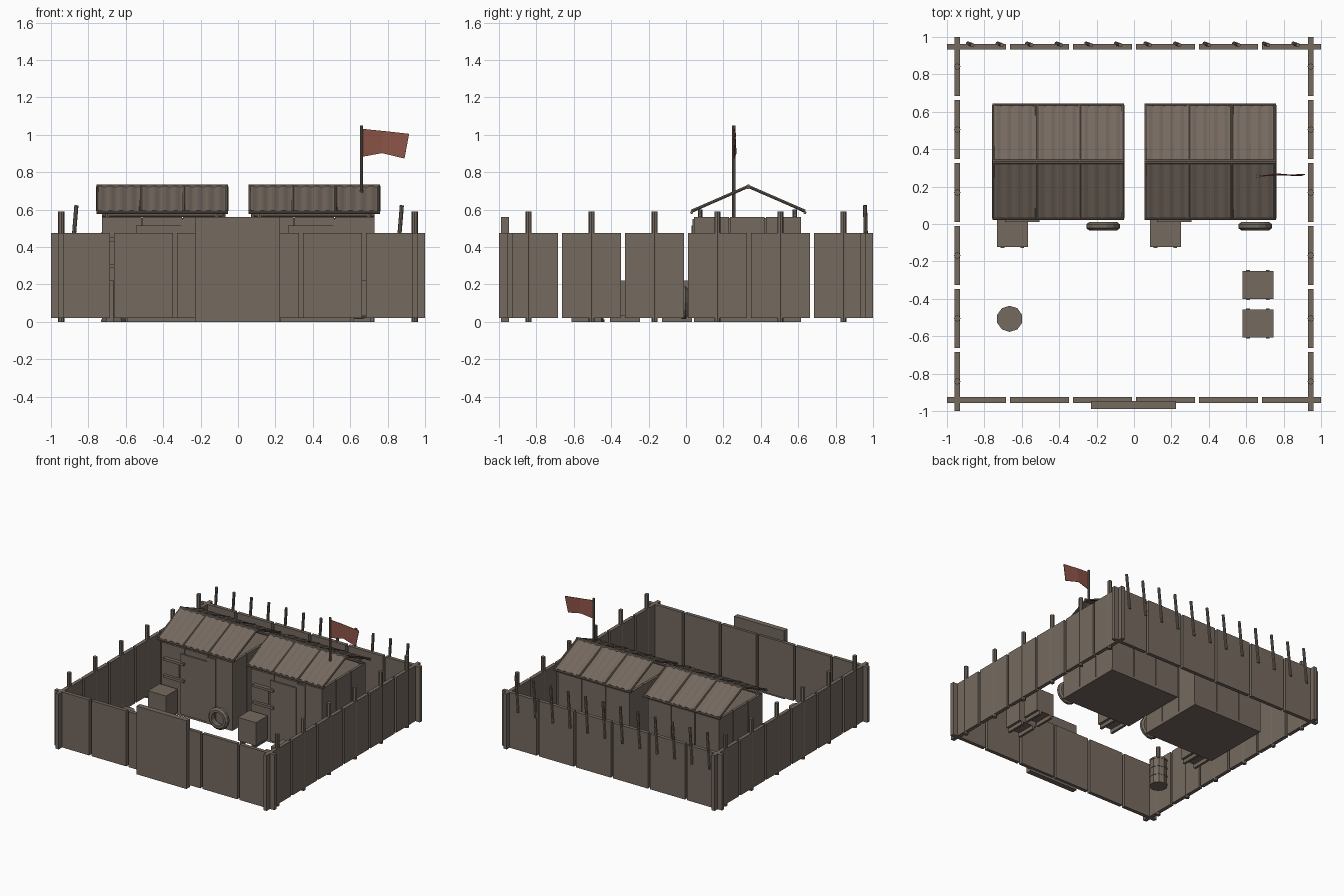
import bpy, bmesh, math
from mathutils import Vector

if "Cube" in bpy.data.objects:
    bpy.data.objects.remove(bpy.data.objects["Cube"])


def mat(name, c):
    m = bpy.data.materials.new(name)
    m.diffuse_color = (*c, 1)
    m.use_nodes = True
    m.node_tree.nodes["Principled BSDF"].inputs["Base Color"].default_value = m.diffuse_color
    return m


BROWN = mat("weathered brown", (0.178, 0.142, 0.115))
RED = mat("faded red", (0.27, 0.09, 0.065))


def finish(name, bm, m=BROWN):
    me = bpy.data.meshes.new(name)
    bmesh.ops.recalc_face_normals(bm, faces=bm.faces)
    bm.to_mesh(me)
    bm.free()
    ob = bpy.data.objects.new(name, me)
    me.materials.append(m)
    bpy.context.collection.objects.link(ob)
    return ob


def box(name, x0, x1, y0, y1, z0, z1):
    bm = bmesh.new()
    bmesh.ops.create_cube(bm, size=1)
    for v in bm.verts:
        v.co = Vector(((x0 + x1) / 2 + v.co.x * (x1 - x0),
                       (y0 + y1) / 2 + v.co.y * (y1 - y0),
                       (z0 + z1) / 2 + v.co.z * (z1 - z0)))
    return finish(name, bm)


def rod(name, a, b, r, n=8):
    a, b = Vector(a), Vector(b)
    bm = bmesh.new()
    bmesh.ops.create_cone(bm, cap_ends=True, segments=n, radius1=r, radius2=r, depth=(b - a).length)
    q = Vector((0, 0, 1)).rotation_difference(b - a)
    for v in bm.verts:
        v.co = q @ v.co + (a + b) / 2
    return finish(name, bm)


# perimeter fence: six panels a side, posts through the side walls
for k in range(6):
    s = -1 + k * 0.3367
    e = s + 0.3165
    box("front_fence_panel", s, e, -0.956, -0.926, 0.02, 0.475)
    box("back_fence_panel", s, e, 0.932, 0.962, 0.02, 0.475)
    for sx in (-1, 1):
        xc = sx * 0.945
        box("side_fence_panel", xc - 0.015, xc + 0.015, s, e, 0.02, 0.475)
        rod("fence_post", (xc, (s + e) / 2, 0), (xc, (s + e) / 2, 0.59), 0.017)

# leaning stakes along the back fence
for k in range(12):
    x = -0.87 + k * 1.74 / 11
    rod("back_stake", (x - 0.018, 0.965, 0.33), (x + 0.006, 0.957, 0.623), 0.011)

# gate plate
box("gate", -0.23, 0.225, -0.99, -0.946, 0.0, 0.56)

YR, YE, ZR, ZE = 0.333, 0.03, 0.722, 0.59   # ridge and eave lines


def roof_sheet(x0, x1, side):
    """corrugated sheet from ridge to eave"""
    bm = bmesh.new()
    n = 24
    cols = []
    for i in range(n + 1):
        t = i / n
        w = 0.0035 * math.sin(t * math.tau * 4)
        x = x0 + (x1 - x0) * t
        cols.append([bm.verts.new((x, YR + side * 0.008, ZR + w)),
                     bm.verts.new((x, YR + side * (YR - YE - 0.004), ZE + w))])
    for a, b in zip(cols, cols[1:]):
        bm.faces.new((a[0], b[0], b[1], a[1]))
    ob = finish("roof_sheet", bm)
    mod = ob.modifiers.new("thickness", "SOLIDIFY")
    mod.thickness = 0.006
    mod.offset = 0


def house(cx):
    x0, x1, y0, y1 = cx - 0.323, cx + 0.323, 0.042, 0.615
    box("house_floor", x0, x1, y0, y1, 0, 0.02)
    box("house_ceiling", x0 + 0.01, x1 - 0.01, y0 + 0.01, y1 - 0.01, 0.54, 0.555)
    # wall panels with thin seams and an inner lining
    for y, o in ((y0, 1), (y1, -1)):
        w = (x1 - x0) / 3
        for k in range(3):
            box("house_long_wall", x0 + k * w + 0.003, x0 + (k + 1) * w - 0.003,
                min(y, y + o * 0.02), max(y, y + o * 0.02), 0.01, 0.56)
    for x, o in ((x0, 1), (x1, -1)):
        w = (y1 - y0) / 3
        for k in range(3):
            box("house_end_wall", min(x, x + o * 0.02), max(x, x + o * 0.02),
                y0 + k * w + 0.003, y0 + (k + 1) * w - 0.003, 0.01, 0.56)
    box("house_lining", x0 + 0.012, x1 - 0.012, y0 + 0.012, y1 - 0.012, 0.02, 0.54)
    # corner stubs and eave beams carrying the roof
    for y in (0.075, 0.582):
        for x in (x0 + 0.03, x1 - 0.03):
            rod("roof_stub", (x, y, 0.55), (x, y, 0.60), 0.012)
        rod("wall_beam", (x0, y, 0.57), (x1, y, 0.57), 0.009)
    # door and shuttered window
    box("door", cx - 0.14, cx + 0.1, y0 - 0.012, y0, 0.02, 0.515)
    box("door_side_board", cx + 0.1, cx + 0.175, y0 - 0.008, y0, 0.02, 0.55)
    box("window_shutter", cx - 0.27, cx - 0.155, y0 - 0.008, y0, 0.3, 0.43)
    for z in (0.29, 0.43):
        box("window_bar", cx - 0.285, cx - 0.1, y0 - 0.03, y0, z, z + 0.02)
    # roof: ridge pole, rafters, eave poles, sheets
    h = 0.352
    rod("ridge_pole", (cx - h, YR, ZR), (cx + h, YR, ZR), 0.013)
    for s in (-1, 1):
        ye = YR + s * (YR - YE)
        rod("eave_pole", (cx - h, ye, ZE - 0.006), (cx + h, ye, ZE - 0.006), 0.008)
        for k in range(4):
            x = cx - h + 0.007 + k * (2 * h - 0.014) / 3
            rod("rafter", (x, YR, ZR + 0.002), (x, ye, ZE + 0.002), 0.008)
        for k in range(3):
            w = 2 * h / 3
            roof_sheet(cx - h + k * w + 0.004, cx - h + (k + 1) * w - 0.004, s)
    # tyre leaning on the front wall
    bm = bmesh.new()
    n, tx, tz = 14, cx + 0.24, 0.103
    prof = [(0.055, -0.022), (0.075, -0.022), (0.09, -0.01), (0.09, 0.01), (0.075, 0.022), (0.055, 0.022)]
    rings = [[bm.verts.new((tx + r * math.cos(i * math.tau / n), -0.012 + d,
                            tz + r * math.sin(i * math.tau / n))) for r, d in prof] for i in range(n)]
    for i in range(n):
        a, b = rings[i], rings[(i + 1) % n]
        for j in range(6):
            bm.faces.new((a[j], b[j], b[(j + 1) % 6], a[(j + 1) % 6]))
    finish("tyre", bm)


house(-0.405)
house(0.408)


# crates on runners
def crate(x0, y0):
    box("crate", x0, x0 + 0.165, y0, y0 + 0.152, 0.03, 0.22)
    for dx in (0.02, 0.125):
        box("crate_runner", x0 + dx, x0 + dx + 0.02, y0 - 0.004, y0 + 0.156, 0.0, 0.03)


for p in ((-0.733, -0.123), (0.085, -0.123), (0.58, -0.402), (0.58, -0.608)):
    crate(*p)

# barrel with bands
bx, by = -0.665, -0.507
rod("barrel", (bx, by, 0), (bx, by, 0.22), 0.066, 10)
for z in (0.0, 0.07, 0.14, 0.21):
    rod("barrel_band", (bx, by, z), (bx, by, z + 0.012), 0.07, 10)

# flag and pole
rod("flag_pole", (0.66, 0.255, 0.55), (0.66, 0.255, 1.05), 0.009)
bm = bmesh.new()
top = [(0.662, 0.255, 1.032), (0.78, 0.262, 1.02), (0.915, 0.265, 1.005)]
low = [(0.662, 0.255, 0.882), (0.77, 0.268, 0.902), (0.89, 0.258, 0.873)]
tv, lv = [[bm.verts.new(p) for p in r] for r in (top, low)]
for i in range(2):
    bm.faces.new((tv[i], tv[i + 1], lv[i + 1], lv[i]))
flag = finish("flag", bm, RED)
mod = flag.modifiers.new("thickness", "SOLIDIFY")
mod.thickness = 0.004
mod.offset = 0
